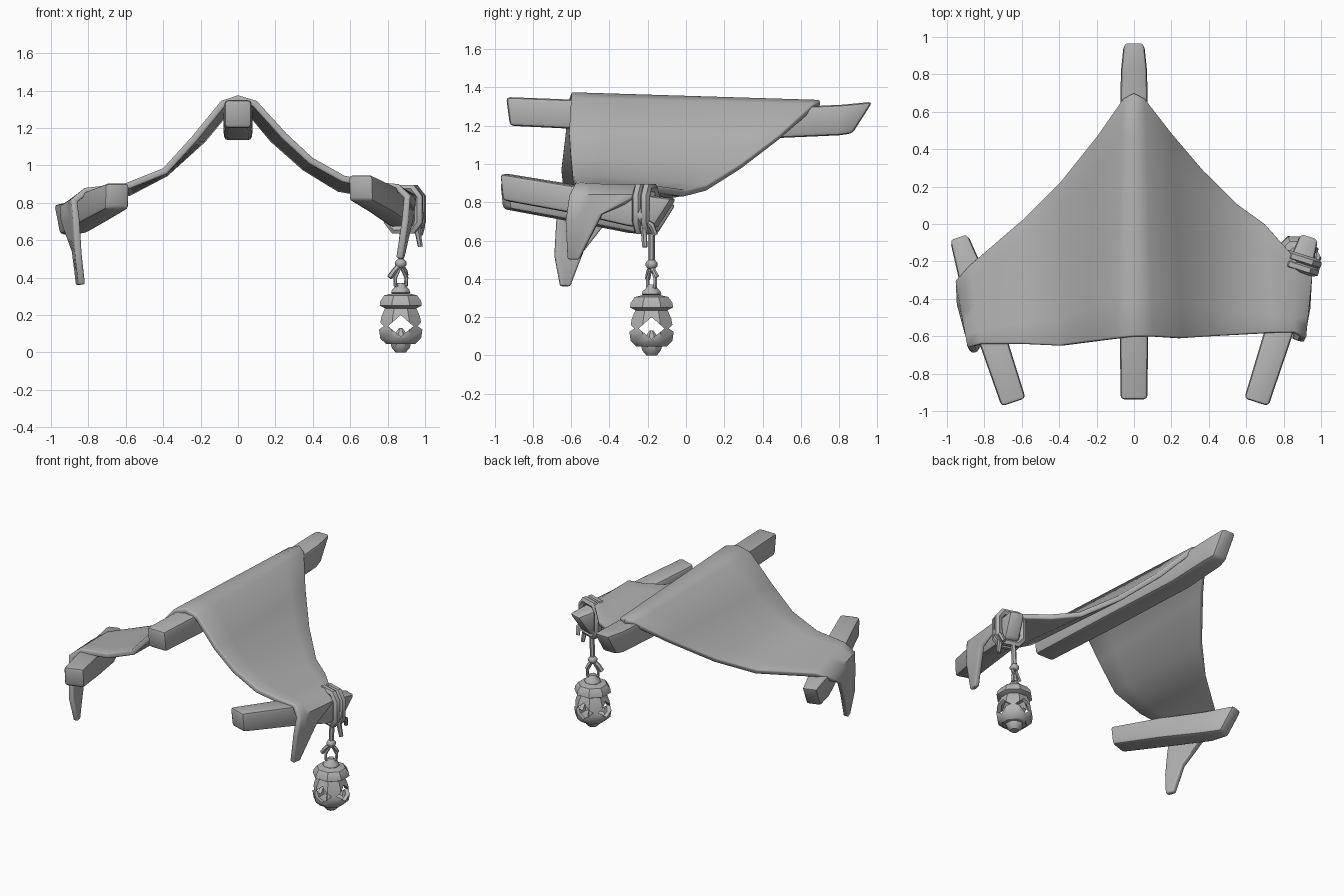
import bpy, bmesh, math
from mathutils import Vector

if "Cube" in bpy.data.objects:
    bpy.data.objects.remove(bpy.data.objects["Cube"])

grey = bpy.data.materials.new("plain grey")
grey.diffuse_color = (0.45, 0.45, 0.45, 1)
grey.use_nodes = True
grey.node_tree.nodes["Principled BSDF"].inputs["Base Color"].default_value = grey.diffuse_color


def finish(ob, angle=35):
    """Apply modifiers, colour and shade one object."""
    bpy.ops.object.select_all(action='DESELECT')
    ob.select_set(True)
    bpy.context.view_layer.objects.active = ob
    bpy.ops.object.convert(target='MESH')
    ob.data.materials.clear()
    ob.data.materials.append(grey)
    bpy.ops.object.shade_smooth_by_angle(angle=math.radians(angle))
    return ob


def mesh_object(name, verts, faces):
    me = bpy.data.meshes.new(name)
    me.from_pydata(verts, [], faces)
    bm = bmesh.new()
    bm.from_mesh(me)
    bmesh.ops.recalc_face_normals(bm, faces=bm.faces)
    bm.to_mesh(me)
    bm.free()
    ob = bpy.data.objects.new(name, me)
    bpy.context.collection.objects.link(ob)
    return ob


def bevel(ob, width, segments=2, angle=40):
    m = ob.modifiers.new("bevel", 'BEVEL')
    m.width, m.segments, m.limit_method = width, segments, 'ANGLE'
    m.angle_limit = math.radians(angle)


def beam(name, start, direction, sections):
    """Box beam; each section is (top s, top z, bottom s, bottom z, half width)."""
    d = Vector((direction[0], direction[1], 0)).normalized()
    side = Vector((d.y, -d.x, 0))
    o = Vector((start[0], start[1], 0))
    verts, faces = [], []
    for ts, tz, bs, bz, w in sections:
        for s, z, k in ((ts, tz, -1), (ts, tz, 1), (bs, bz, 1), (bs, bz, -1)):
            verts.append(o + d * s + side * w * k + Vector((0, 0, z)))
    n = len(sections)
    for i in range(n - 1):
        for k in range(4):
            a, b = i * 4 + k, i * 4 + (k + 1) % 4
            faces.append((a, b, b + 4, a + 4))
    faces += [(0, 1, 2, 3), tuple(range(4 * n - 4, 4 * n))]
    ob = mesh_object(name, verts, faces)
    bevel(ob, 0.02)
    return finish(ob)


def rope(name, points, radius, closed=False, taper=None):
    cu = bpy.data.curves.new(name, 'CURVE')
    cu.dimensions = '3D'
    cu.bevel_depth, cu.bevel_resolution, cu.use_fill_caps = radius, 1, True
    sp = cu.splines.new('POLY')
    sp.points.add(len(points) - 1)
    for i, p in enumerate(points):
        sp.points[i].co = (*p, 1)
        sp.points[i].radius = taper[i] if taper else 1
    sp.use_cyclic_u = closed
    ob = bpy.data.objects.new(name, cu)
    bpy.context.collection.objects.link(ob)
    return finish(ob, 50)


def lathe(name, profile, centre, sides=8, closed=False):
    """Turn (radius, z) points; closed joins the last ring to the first."""
    verts, faces = [], []
    for r, z in profile:
        for k in range(sides):
            a = 2 * math.pi * (k + 0.5) / sides
            verts.append((centre[0] + r * math.cos(a), centre[1] + r * math.sin(a), z))
    n = len(profile)
    for i in range(n if closed else n - 1):
        j = (i + 1) % n
        for k in range(sides):
            m = (k + 1) % sides
            faces.append((i * sides + k, i * sides + m, j * sides + m, j * sides + k))
    if not closed:
        faces += [tuple(range(sides)), tuple(range((n - 1) * sides, n * sides))]
    return mesh_object(name, verts, faces)


def knot(name, loc, scale):
    bpy.ops.mesh.primitive_uv_sphere_add(segments=8, ring_count=5, location=loc)
    ob = bpy.context.object
    ob.name, ob.scale = name, scale
    return finish(ob, 50)


# Beams
beam("ridge_beam", (0, 0), (0, 1), [
    (-.94, 1.35, -.92, 1.20, .072), (-.3, 1.325, -.3, 1.17, .078),
    (.5, 1.295, .46, 1.135, .075), (.82, 1.31, .80, 1.15, .07), (.975, 1.325, .87, 1.16, .055)])
beam("right_beam", (.655, -.95), (.305, .952), [
    (-.005, .95, .01, .81, .068), (.38, .89, .38, .745, .075),
    (.72, .845, .70, .675, .07), (.935, .82, .83, .665, .05)])
beam("left_beam", (-.645, -.95), (-.315, .95), [
    (-.005, .905, .01, .765, .068), (.38, .855, .38, .70, .075),
    (.72, .80, .70, .64, .07), (.935, .79, .83, .63, .05)])

# Cloth: columns of front point and back point, draped from tip to tip
left = [
    ((-.85, -.66, .36), (-.87, -.61, .36)),
    ((-.87, -.69, .52), (-.89, -.54, .54)),
    ((-.88, -.68, .70), (-.95, -.42, .70)),
    ((-.89, -.66, .82), (-.955, -.30, .78)),
    ((-.82, -.64, .88), (-.88, -.22, .83)),
    ((-.60, -.64, .905), (-.59, .03, .87)),
    ((-.40, -.65, .985), (-.40, .22, .97)),
    ((-.25, -.63, 1.15), (-.20, .47, 1.15)),
    ((-.09, -.61, 1.345), (-.06, .67, 1.315))]
middle = [((0, -.60, 1.375), (0, .70, 1.335))]
right = [
    ((.10, -.60, 1.345), (.06, .67, 1.315)),
    ((.26, -.61, 1.17), (.20, .49, 1.15)),
    ((.40, -.60, 1.04), (.37, .29, 1.00)),
    ((.57, -.59, .945), (.55, .11, .89)),
    ((.75, -.58, .91), (.70, .00, .865)),
    ((.86, -.58, .90), (.86, -.18, .89)),
    ((.92, -.61, .84), (.955, -.25, .84)),
    ((.91, -.63, .70), (.945, -.44, .74)),
    ((.88, -.62, .50), (.89, -.56, .50))]
columns = left + middle + right
ROWS = 6
verts, faces = [], []
for f, b in columns:
    for j in range(ROWS + 1):
        verts.append(Vector(f).lerp(Vector(b), j / ROWS))
for i in range(len(columns) - 1):
    for j in range(ROWS):
        a = i * (ROWS + 1) + j
        faces.append((a, a + ROWS + 1, a + ROWS + 2, a + 1))
cloth = mesh_object("cloth_canopy", verts, faces)
if cloth.data.polygons[9 * ROWS].normal.z < 0:
    cloth.data.flip_normals()
solid = cloth.modifiers.new("thickness", 'SOLIDIFY')
solid.thickness, solid.offset = 0.036, -1
bevel(cloth, 0.01, 2, 60)
finish(cloth, 50)

# Rope lashing round the right beam
along = Vector((.305, .952, 0))
across = Vector((.952, -.305, 0))
ring = [(-.085, .70), (-.085, .83), (-.05, .875), (.05, .875), (.085, .83),
        (.085, .70), (.05, .655), (-.05, .655)]
for n, s in enumerate((.755, .80)):
    c = Vector((.655, -.95, 0)) + along * s
    rope(f"lashing_{n + 1}", [c + across * x + Vector((0, 0, z)) for x, z in ring], .026, True)
knot("lashing_knot", (.965, -.23, .73), (.032, .04, .045))
rope("lashing_tail_1", [(.97, -.23, .72), (.96, -.22, .65), (.975, -.215, .565)], .017, taper=[.8, 1, .8])
rope("lashing_tail_2", [(.97, -.24, .72), (.985, -.18, .68), (.975, -.16, .63)], .017, taper=[.8, 1, .8])

# Hanging rope, knot and loop
LX, LY = .87, -.18
rope("hanging_rope", [(LX + .01, LY, .68), (LX, LY, .48)], .017)
knot("rope_knot", (LX, LY, .475), (.032, .032, .028))
rope("rope_tail_1", [(LX, LY, .47), (LX - .035, LY - .015, .435), (LX - .06, LY - .02, .40)], .015)
rope("rope_tail_2", [(LX, LY, .47), (LX + .025, LY + .015, .435), (LX + .03, LY + .03, .41)], .012)
rope("rope_loop", [(LX, LY, .46), (LX + .03, LY + .02, .40), (LX + .028, LY + .02, .36),
                   (LX, LY, .345), (LX - .028, LY - .02, .36), (LX - .03, LY - .02, .40)], .011, True)

# Lantern body with four diamond windows
body = lathe("lantern_body", [(.085, .045), (.118, .075), (.125, .12), (.112, .19), (.085, .25),
                              (.06, .25), (.088, .18), (.098, .12), (.085, .075), (.06, .065)],
             (LX, LY), closed=True)
cutters = []
for axis in range(2):
    pts = []
    for e in (-.3, .3):
        for u, z in ((-.068, .14), (0, .085), (.068, .14), (0, .20)):
            pts.append((LX + e, LY + u, z) if axis else (LX + u, LY + e, z))
    cut = mesh_object("window_cutter", pts, [(0, 1, 2, 3), (4, 5, 6, 7)] + [
        (k, (k + 1) % 4, (k + 1) % 4 + 4, k + 4) for k in range(4)])
    cut.hide_render = True
    cutters.append(cut)
    mod = body.modifiers.new("window", 'BOOLEAN')
    mod.operation, mod.solver, mod.object = 'DIFFERENCE', 'EXACT', cut
finish(body, 40)
for cut in cutters:
    bpy.data.objects.remove(cut)

# Lantern foot, candle, cap and finial
finish(lathe("lantern_foot", [(.03, 0), (.052, .025), (.058, .045), (.088, .05), (.08, .068)], (LX, LY)))
finish(lathe("candle", [(.032, .06), (.03, .105), (.01, .13)], (LX, LY)))
finish(lathe("lantern_cap", [(.09, .235), (.122, .25), (.118, .275), (.095, .305), (.05, .315)], (LX, LY)))
finish(lathe("lantern_finial", [(.04, .31), (.056, .32), (.05, .335), (.028, .355), (.022, .37)], (LX, LY)))
